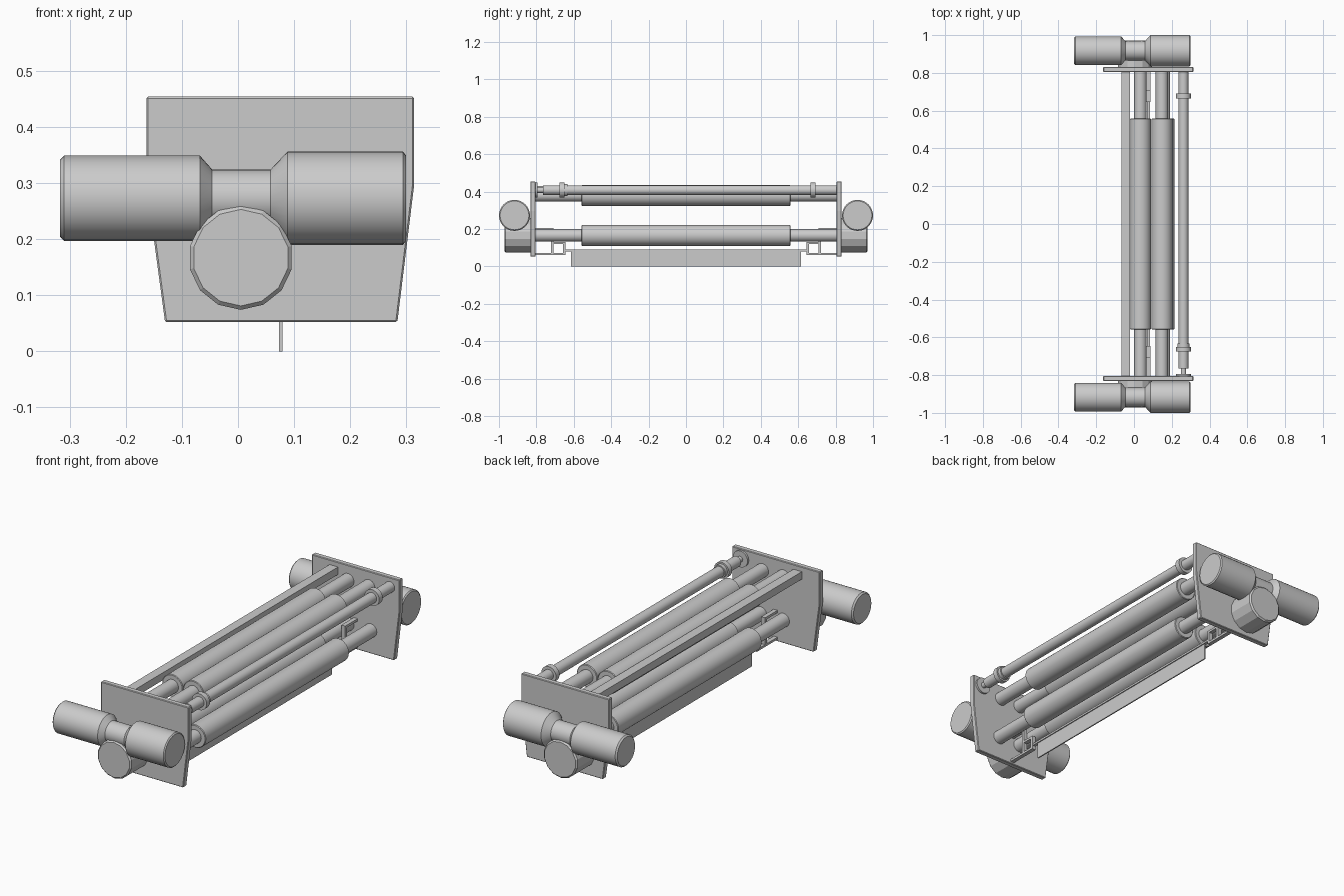
import bpy, bmesh, math
from mathutils import Vector

if "Cube" in bpy.data.objects:
    bpy.data.objects.remove(bpy.data.objects["Cube"])


def finish(name, bm, smooth=False):
    bmesh.ops.recalc_face_normals(bm, faces=bm.faces[:])
    me = bpy.data.meshes.new(name)
    bm.to_mesh(me)
    bm.free()
    ob = bpy.data.objects.new(name, me)
    bpy.context.collection.objects.link(ob)
    if smooth:
        bpy.ops.object.select_all(action='DESELECT')
        ob.select_set(True)
        bpy.context.view_layer.objects.active = ob
        bpy.ops.object.shade_smooth_by_angle(angle=math.radians(25))
    return ob


def lathe(name, axis, centre, profile, sides=32, smooth=True):
    """Turned part: profile is (position along axis, radius); centre is the other two coordinates."""
    bm = bmesh.new()
    rings = []
    for t, r in profile:
        ring = []
        for i in range(sides):
            a = 2 * math.pi * i / sides
            u, v = centre[0] + r * math.sin(a), centre[1] + r * math.cos(a)
            ring.append(bm.verts.new((t, u, v) if axis == 'X' else (u, t, v)))
        rings.append(ring)
    for a, b in zip(rings, rings[1:]):
        for i in range(sides):
            j = (i + 1) % sides
            bm.faces.new((a[i], a[j], b[j], b[i]))
    bm.faces.new(rings[0])
    bm.faces.new(rings[-1])
    return finish(name, bm, smooth)


def box(name, lo, hi):
    bm = bmesh.new()
    bmesh.ops.create_cube(bm, size=1)
    lo, hi = Vector(lo), Vector(hi)
    for v in bm.verts:
        v.co = Vector([(lo[k] + hi[k]) / 2 + v.co[k] * (hi[k] - lo[k]) for k in range(3)])
    return finish(name, bm)


def plate(name, y0, y1, outline):
    bm = bmesh.new()
    f = bm.faces.new([bm.verts.new((x, y0, z)) for x, z in outline])
    ext = bmesh.ops.extrude_face_region(bm, geom=[f])['geom']
    for v in ext:
        if isinstance(v, bmesh.types.BMVert):
            v.co.y = y1
    ob = finish(name, bm)
    bev = ob.modifiers.new("edge", 'BEVEL')
    bev.width, bev.segments = 0.003, 1
    return ob


outline = [(-0.163, 0.454), (0.314, 0.454), (0.314, 0.297),
           (0.284, 0.052), (-0.13, 0.052), (-0.163, 0.297)]

for side, s in (("front", -1), ("back", 1)):
    # End plate
    plate(side + "_end_plate", s * 0.805, s * 0.832, outline)
    # Cross-mounted motor with narrow neck
    lathe(side + "_motor", 'X', (s * 0.917, 0.273),
          [(-0.317, 0.069), (-0.310, 0.076), (-0.068, 0.076), (-0.046, 0.051),
           (0.058, 0.051), (0.088, 0.083), (0.294, 0.083), (0.299, 0.077)])
    # Faceted gearbox
    lathe(side + "_gearbox", 'Y', (0.005, 0.167),
          [(s * 0.83, 0.093), (s * 0.964, 0.093), (s * 0.971, 0.086)], 14, False)
    # Guide bracket: open frame beside the lower rollers
    x0, x1 = 0.066, 0.087
    for part, ya, yb, za, zb in (("foot", 0.645, 0.81, 0.062, 0.073),
                                 ("outer_post", 0.708, 0.722, 0.073, 0.205),
                                 ("inner_post", 0.645, 0.657, 0.073, 0.132),
                                 ("lower_bar", 0.657, 0.708, 0.121, 0.132),
                                 ("top_bar", 0.722, 0.81, 0.193, 0.205)):
        a, b = sorted((s * ya, s * yb))
        box(f"{side}_bracket_{part}", (x0, a, za), (x1, b, zb))

# Four stepped rollers
for name, x, z in (("upper_left_roller", 0.034, 0.38), ("upper_right_roller", 0.148, 0.38),
                   ("lower_left_roller", 0.034, 0.166), ("lower_right_roller", 0.158, 0.166)):
    lathe(name, 'Y', (x, z),
          [(-0.81, 0.033), (-0.558, 0.033), (-0.558, 0.053), (-0.555, 0.056),
           (0.555, 0.056), (0.558, 0.053), (0.558, 0.033), (0.81, 0.033)])

# Tension rod with collars, end pin and flange
lathe("tension_rod", 'Y', (0.262, 0.408),
      [(-0.81, 0.04), (-0.795, 0.04), (-0.795, 0.014), (-0.765, 0.014),
       (-0.765, 0.026), (-0.675, 0.026), (-0.675, 0.04), (-0.65, 0.04),
       (-0.65, 0.032), (-0.633, 0.032), (-0.633, 0.026), (0.665, 0.026),
       (0.665, 0.04), (0.692, 0.04), (0.692, 0.026), (0.81, 0.026)])

# Upper tie bar
box("tie_bar", (-0.066, -0.81, 0.393), (-0.02, 0.81, 0.43))

# Hanging blade and its rail
box("blade", (0.073, -0.615, 0.0), (0.079, 0.615, 0.082))
box("blade_rail", (0.068, -0.65, 0.08), (0.084, 0.65, 0.09))
